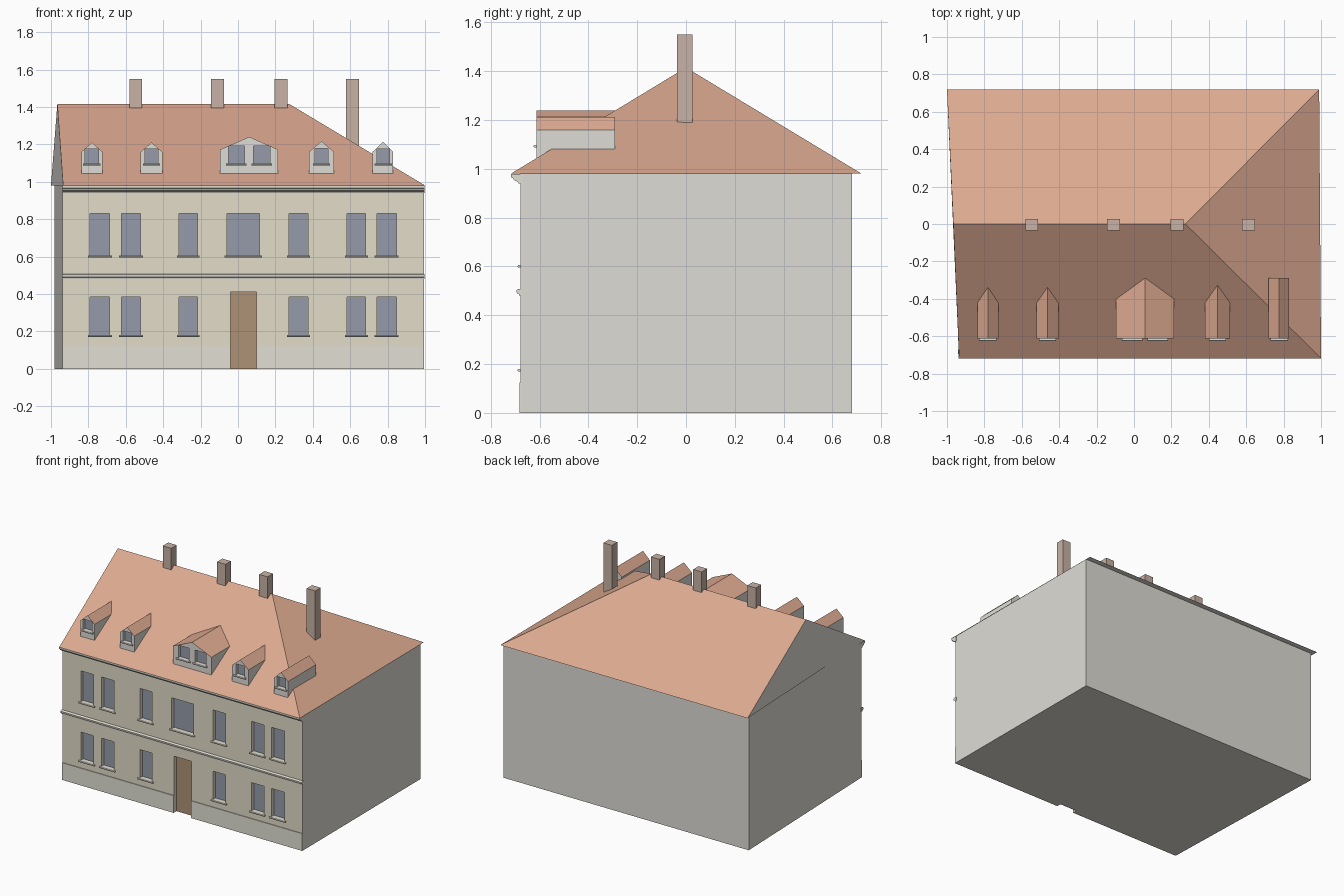
import bpy, bmesh

if "Cube" in bpy.data.objects:
    bpy.data.objects.remove(bpy.data.objects["Cube"])


def material(name, rgb):
    m = bpy.data.materials.new(name)
    m.diffuse_color = (*rgb, 1)
    m.use_nodes = True
    m.node_tree.nodes["Principled BSDF"].inputs["Base Color"].default_value = m.diffuse_color
    return m


CREAM = material("cream_plaster", (0.76, 0.72, 0.58))
STONE = material("grey_plaster", (0.74, 0.72, 0.67))
TRIM = material("trim", (0.76, 0.74, 0.66))
TILE = material("roof_tile", (0.72, 0.40, 0.28))
GLASS = material("glass", (0.30, 0.33, 0.40))
WOOD = material("door_wood", (0.42, 0.29, 0.18))
BRICK = material("chimney_brick", (0.58, 0.45, 0.38))


def mesh_object(name, verts, faces, mats, pick=None):
    """Build an object; pick(face) gives the material slot of each face."""
    bm = bmesh.new()
    vs = [bm.verts.new(v) for v in verts]
    for f in faces:
        bm.faces.new([vs[i] for i in f])
    bmesh.ops.recalc_face_normals(bm, faces=bm.faces)
    if pick:
        for f in bm.faces:
            f.normal_update()
            f.material_index = pick(f)
    me = bpy.data.meshes.new(name)
    bm.to_mesh(me)
    bm.free()
    for m in mats:
        me.materials.append(m)
    ob = bpy.data.objects.new(name, me)
    bpy.context.collection.objects.link(ob)
    return ob


def prism(name, lower, upper, mats, pick=None):
    """Solid between two matching outlines."""
    n = len(lower)
    sides = [(i, (i + 1) % n, (i + 1) % n + n, i + n) for i in range(n)]
    caps = [tuple(range(n)), tuple(range(n, 2 * n))]
    return mesh_object(name, lower + upper, sides + caps, mats, pick)


def box(name, x0, x1, y0, y1, z0, z1, mat):
    rect = [(x0, y0), (x1, y0), (x1, y1), (x0, y1)]
    return prism(name, [(x, y, z0) for x, y in rect],
                 [(x, y, z1) for x, y in rect], [mat])


def moulding(name, x0, x1, profile, mat):
    """Sweep a y,z profile along x."""
    return prism(name, [(x0, y, z) for y, z in profile],
                 [(x1, y, z) for y, z in profile], [mat])


def cut(target, cutter):
    mod = target.modifiers.new("recess", 'BOOLEAN')
    mod.operation = 'DIFFERENCE'
    mod.solver = 'EXACT'
    mod.object = cutter
    bpy.context.view_layer.objects.active = target
    bpy.ops.object.modifier_apply(modifier=mod.name)
    bpy.data.objects.remove(cutter)


def opening(target, name, x0, x1, z0, z1, wall_y, depth, mat, sill=True):
    """Recess with a pane at its back and a projecting sill."""
    zc = z0 if sill else z0 - 0.05
    cut(target, box("cutter", x0, x1, wall_y - 0.05, wall_y + depth, zc, z1, mat))
    y = wall_y + depth
    box(name, x0, x1, y - 0.002, y + 0.002, z0, z1, mat)
    if sill:
        s = wall_y
        moulding(name + "_sill", x0 - 0.012, x1 + 0.012,
                 [(s + depth, z0), (s - 0.01, z0), (s - 0.013, z0 - 0.005),
                  (s - 0.01, z0 - 0.01), (s + depth, z0 - 0.01)], TRIM)


FRONT, EAVE, RIDGE = -0.678, 0.98, 1.415

# walls: slightly skewed left side, cream street facade
plan = [(-0.938, FRONT), (0.995, FRONT), (0.99, 0.68), (-0.981, 0.68)]
walls = prism("walls", [(x, y, 0) for x, y in plan],
              [(x, y, EAVE) for x, y in plan], [CREAM, STONE],
              lambda f: 0 if f.normal.y < -0.9 else 1)

# facade windows and door
columns = [(-0.79, -0.687), (-0.623, -0.521), (-0.315, -0.217),
           (0.273, 0.374), (0.583, 0.682), (0.743, 0.847)]
for i, (a, b) in enumerate(columns):
    opening(walls, f"lower_window_{i}", a, b, 0.18, 0.385, FRONT, 0.03, GLASS)
    opening(walls, f"upper_window_{i}", a, b, 0.605, 0.83, FRONT, 0.03, GLASS)
opening(walls, "centre_window", -0.059, 0.115, 0.605, 0.83, FRONT, 0.03, GLASS)
opening(walls, "door", -0.04, 0.099, 0, 0.41, FRONT, 0.03, WOOD, sill=False)

# plinth, belt course and cornice
for side, a, b in (("left", -0.938, -0.04), ("right", 0.099, 0.995)):
    box("plinth_" + side, a, b, FRONT - 0.005, FRONT + 0.005, 0, 0.125, TRIM)
moulding("belt_course", -0.942, 0.998,
         [(-0.67, 0.48), (-0.683, 0.48), (-0.685, 0.488), (-0.693, 0.49),
          (-0.695, 0.503), (-0.685, 0.508), (-0.67, 0.508)], TRIM)
moulding("cornice", -0.938, 0.998,
         [(-0.67, 0.94), (-0.685, 0.94), (-0.69, 0.948), (-0.703, 0.952),
          (-0.708, 0.961), (-0.718, 0.966), (-0.718, 0.979), (-0.67, 0.979)], TRIM)

# roof: gable on the left, hip on the right
mesh_object("roof",
            [(-0.935, -0.718, EAVE), (1.0, -0.718, EAVE), (0.99, 0.72, EAVE),
             (-1.0, 0.72, EAVE), (-0.966, 0, RIDGE), (0.275, 0, RIDGE)],
            [(0, 1, 5, 4), (1, 2, 5), (2, 3, 4, 5), (3, 0, 4), (0, 1, 2, 3)],
            [TILE, STONE],
            lambda f: 0 if f.normal.z > 0.2 else 1)


# dormers: gabled boxes running back into the roof
def dormer(name, x0, x1, eave, peak, windows, top):
    y0, y1 = -0.613, -0.29
    outline = [(x0, 1.044), (x1, 1.044), (x1, eave), ((x0 + x1) / 2, peak), (x0, eave)]
    ob = prism(name, [(x, y0, z) for x, z in outline],
               [(x, y1, z) for x, z in outline], [STONE, TILE],
               lambda f: 1 if f.normal.z > 0.2 else 0)
    for i, (a, b) in enumerate(windows):
        opening(ob, f"{name}_window_{i}", a, b, 1.098, top, y0, 0.025, GLASS)


dormer("dormer_far_left", -0.837, -0.725, 1.16, 1.21, [(-0.818, -0.746)], 1.175)
dormer("dormer_left", -0.52, -0.405, 1.16, 1.21, [(-0.497, -0.428)], 1.175)
dormer("dormer_centre", -0.095, 0.215, 1.172, 1.24,
       [(-0.051, 0.034), (0.083, 0.17)], 1.19)
dormer("dormer_right", 0.38, 0.513, 1.16, 1.217, [(0.412, 0.481)], 1.178)
dormer("dormer_far_right", 0.72, 0.83, 1.16, 1.213, [(0.743, 0.811)], 1.175)

# chimneys
for i, (x, z) in enumerate([(-0.546, 1.39), (-0.11, 1.39), (0.23, 1.39), (0.612, 1.19)]):
    box(f"chimney_{i}", x - 0.034, x + 0.034, -0.036, 0.026, z, 1.55, BRICK)
